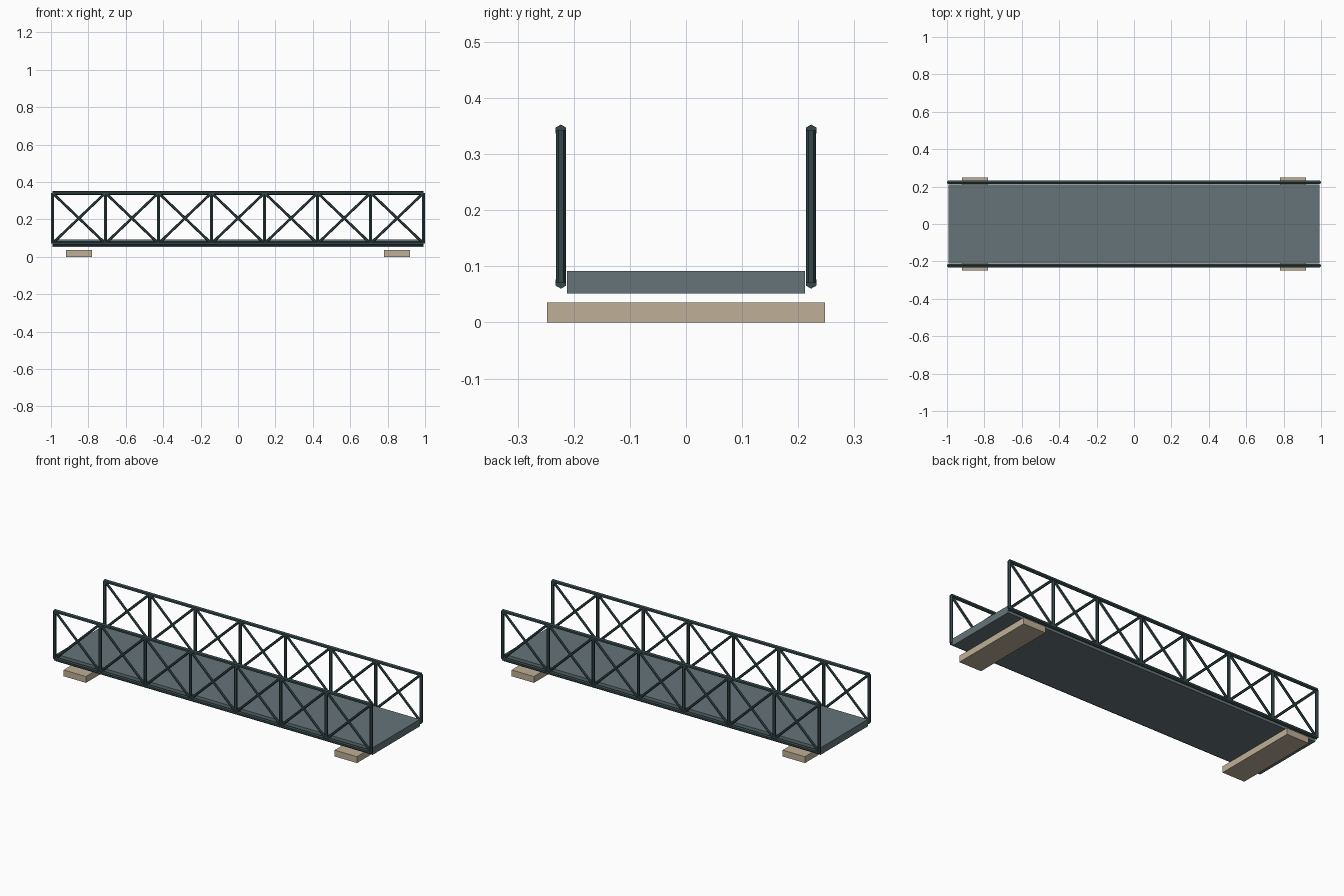
import bpy, bmesh
from mathutils import Vector, Matrix

if "Cube" in bpy.data.objects:
    bpy.data.objects.remove(bpy.data.objects["Cube"])

def material(name, rgb):
    m = bpy.data.materials.new(name)
    m.diffuse_color = (*rgb, 1)
    m.use_nodes = True
    m.node_tree.nodes["Principled BSDF"].inputs["Base Color"].default_value = m.diffuse_color
    return m

STEEL = material("dark_steel", (0.035, 0.065, 0.07))
DECK = material("deck_grey", (0.13, 0.175, 0.19))
STONE = material("pale_stone", (0.52, 0.43, 0.31))

def finish(bm, name, mat):
    me = bpy.data.meshes.new(name)
    bm.to_mesh(me)
    bm.free()
    me.materials.append(mat)
    ob = bpy.data.objects.new(name, me)
    bpy.context.collection.objects.link(ob)

def box(name, center, size, mat):
    bm = bmesh.new()
    bmesh.ops.create_cube(bm, size=1, matrix=Matrix.Translation(center) @ Matrix.Diagonal((*size, 1)))
    finish(bm, name, mat)

def bar(bm, a, b, r):
    # six-sided rod from a to b
    a, b = Vector(a), Vector(b)
    d = b - a
    rot = d.to_track_quat('Z', 'Y').to_matrix().to_4x4()
    bmesh.ops.create_cone(bm, cap_ends=True, segments=6, radius1=r, radius2=r, depth=d.length,
                          matrix=Matrix.Translation((a + b) / 2) @ rot)

L, Y, LOW, TOP, PANELS = 0.9925, 0.223, 0.071, 0.342, 7
xs = [-L + 2 * L * i / PANELS for i in range(PANELS + 1)]

# Roadway slab
box("deck", (0, 0, 0.072), (2 * L, 0.424, 0.04), DECK)

# Bearing blocks under each end
for side, sx in (("left", -1), ("right", 1)):
    box(side + "_bearing", (sx * 0.85, 0, 0.018), (0.14, 0.496, 0.036), STONE)

# Side trusses
for side, y in (("front", -Y), ("back", Y)):
    # Top and bottom chords
    bm = bmesh.new()
    for z in (LOW, TOP):
        bar(bm, (-L, y, z), (L, y, z), 0.0107)
    finish(bm, side + "_chords", STEEL)
    # Upright posts
    bm = bmesh.new()
    for x in xs:
        bar(bm, (x, y, LOW), (x, y, TOP), 0.0087)
    finish(bm, side + "_posts", STEEL)
    # Crossed diagonals in every panel
    bm = bmesh.new()
    for x0, x1 in zip(xs, xs[1:]):
        bar(bm, (x0, y, LOW), (x1, y, TOP), 0.007)
        bar(bm, (x0, y, TOP), (x1, y, LOW), 0.007)
    finish(bm, side + "_diagonals", STEEL)
